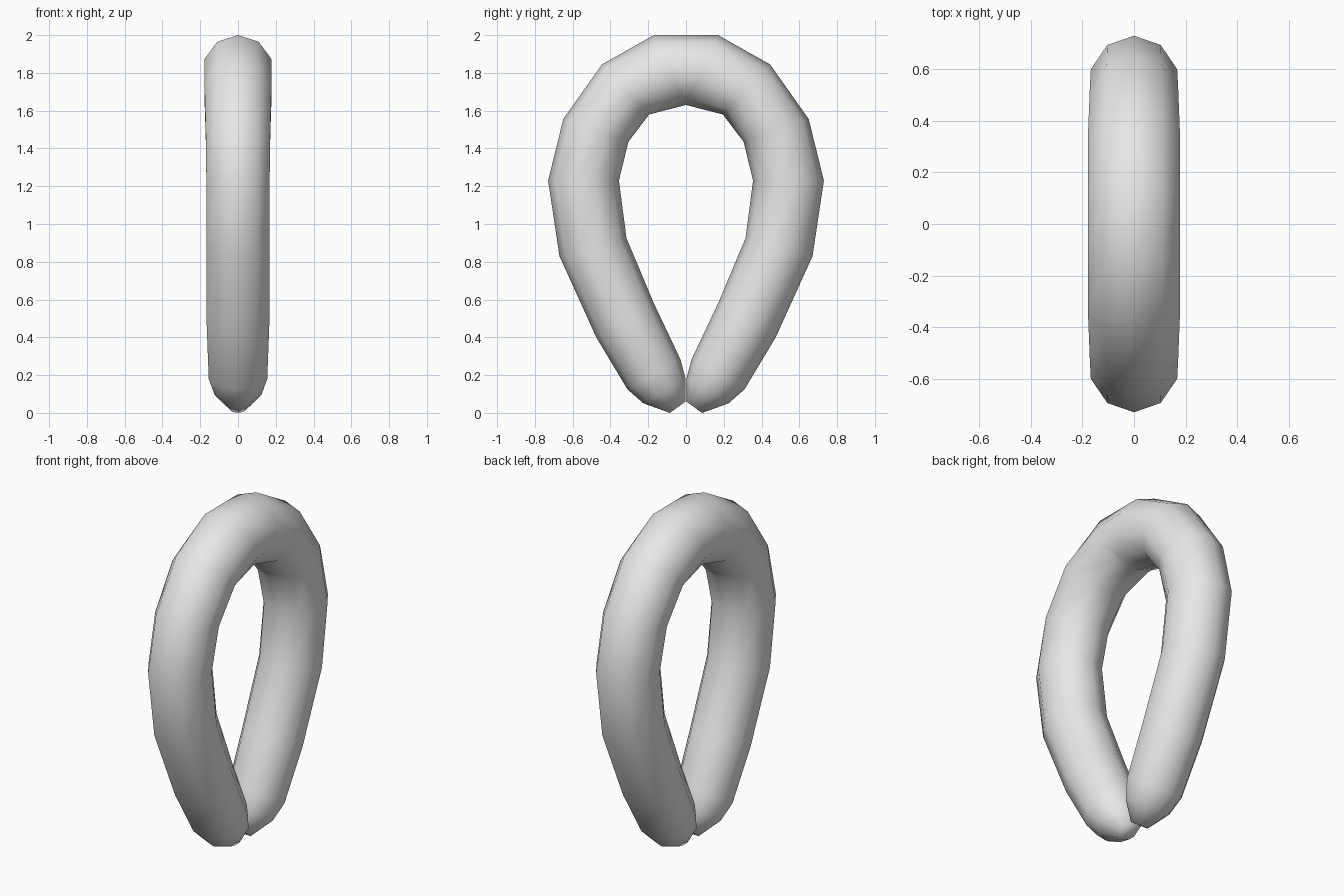
import bpy
import bmesh
from math import sin, cos, tau
from mathutils import Vector

cube = bpy.data.objects.get("Cube")
if cube:
    bpy.data.objects.remove(cube, do_unlink=True)

SIDES = 10

# Half of the loop, crown to tip: outer (y, z), inner (y, z), half width in x
SECTIONS = [
    ((0.17, 2.0), (0.0, 1.63), 0.187),
    ((0.445, 1.845), (0.195, 1.58), 0.187),
    ((0.65, 1.555), (0.305, 1.435), 0.18),
    ((0.73, 1.23), (0.355, 1.23), 0.176),
    ((0.67, 0.83), (0.315, 0.925), 0.176),
    ((0.475, 0.40), (0.17, 0.58), 0.174),
    ((0.31, 0.125), (0.03, 0.285), 0.163),
    ((0.225, 0.05), (0.002, 0.18), 0.13),
    ((0.085, 0.0), (0.002, 0.06), 0.05),
]


def make_material(name, colour):
    mat = bpy.data.materials.new(name)
    mat.use_nodes = True
    mat.diffuse_color = colour
    mat.node_tree.nodes["Principled BSDF"].inputs["Base Color"].default_value = colour
    return mat


def add_ring(bm, section, side):
    """Ten-sided ring spanning the outer and inner outline points."""
    outer, inner, width = section
    a = Vector((0, side * outer[0], outer[1]))
    b = Vector((0, side * inner[0], inner[1]))
    centre, radial = (a + b) / 2, (a - b) / 2
    across = Vector((width, 0, 0))
    angles = [tau * i / SIDES for i in range(SIDES)]
    return [bm.verts.new(centre + radial * cos(t) + across * sin(t)) for t in angles]


# Sweep the tube from one tip over the crown to the other tip
bm = bmesh.new()
rings = [add_ring(bm, s, -1) for s in reversed(SECTIONS)]
rings += [add_ring(bm, s, 1) for s in SECTIONS]
for r, s in zip(rings, rings[1:]):
    for i in range(SIDES):
        j = (i + 1) % SIDES
        bm.faces.new((r[i], r[j], s[j], s[i]))

# Close the tips and join the inner crown
bm.faces.new(rings[0])
bm.faces.new(rings[-1])
crown = [v for v in bm.verts if v.co.z > 1]
bmesh.ops.remove_doubles(bm, verts=crown, dist=0.0005)
bmesh.ops.recalc_face_normals(bm, faces=bm.faces[:])
for face in bm.faces:
    face.smooth = True

mesh = bpy.data.meshes.new("bent_loop")
bm.to_mesh(mesh)
bm.free()
mesh.materials.append(make_material("light grey", (0.8, 0.8, 0.8, 1)))
loop = bpy.data.objects.new("bent_loop", mesh)
bpy.context.collection.objects.link(loop)
